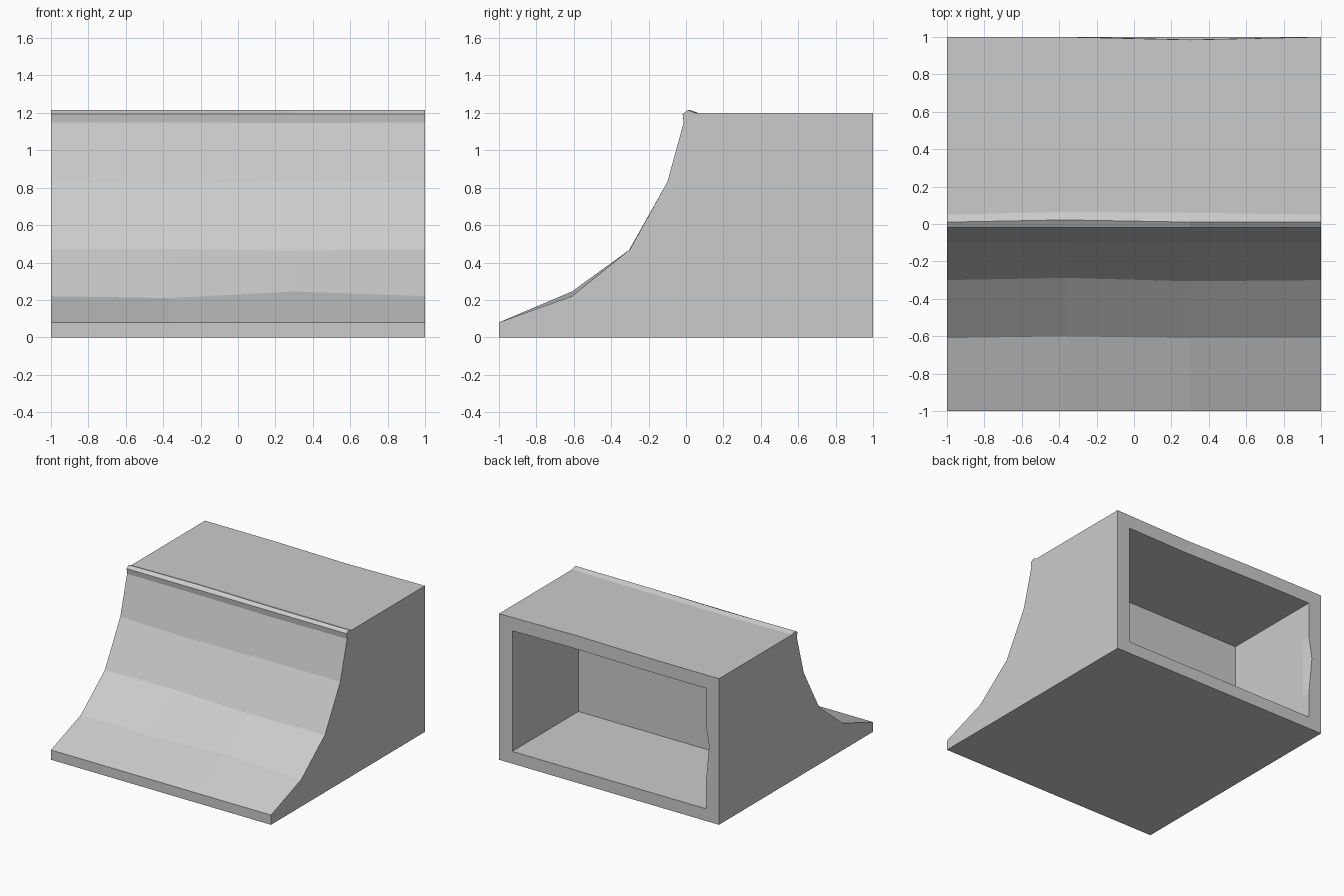
import bpy
import bmesh

if "Cube" in bpy.data.objects:
    bpy.data.objects.remove(bpy.data.objects["Cube"], do_unlink=True)

concrete = bpy.data.materials.new("concrete_grey")
concrete.use_nodes = True
GREY = (0.6, 0.6, 0.6, 1)
concrete.diffuse_color = GREY
concrete.node_tree.nodes["Principled BSDF"].inputs["Base Color"].default_value = GREY


def make_object(name, bm):
    bmesh.ops.recalc_face_normals(bm, faces=bm.faces)
    mesh = bpy.data.meshes.new(name)
    bm.to_mesh(mesh)
    bm.free()
    mesh.materials.append(concrete)
    obj = bpy.data.objects.new(name, mesh)
    bpy.context.collection.objects.link(obj)
    return obj


# Side profile (y, z): toe, curved riding surface, coping lip, deck, back
profile = [(-1, 0), (-1, .08), (-.61, .22), (-.3, .47), (-.1, .83), (-.012, 1.15),
           (-.018, 1.195), (.01, 1.215), (.05, 1.2), (1, 1.2), (1, 0)]
columns = [-1, -.37, .3, 1]
# Hand-worn unevenness: (column, profile point) -> (dy, dz)
wear = {(1, 2): (.01, -.01), (2, 2): (0, .025), (1, 3): (.012, .003),
        (2, 3): (-.006, -.006), (1, 4): (0, -.01), (2, 5): (0, -.005),
        (1, 7): (.012, 0), (1, 8): (.015, 0), (2, 8): (.01, 0), (2, 9): (-.015, 0)}

# Ramp body: profile swept across the columns
bm = bmesh.new()
rings = []
for c, x in enumerate(columns):
    ring = []
    for p, (y, z) in enumerate(profile):
        dy, dz = wear.get((c, p), (0, 0))
        ring.append(bm.verts.new((x, y + dy, z + dz)))
    rings.append(ring)
for a, b in zip(rings, rings[1:]):
    for i in range(len(profile)):
        j = (i + 1) % len(profile)
        bm.faces.new((a[i], a[j], b[j], b[i]))
bm.faces.new(rings[0])
bm.faces.new(rings[-1])
ramp = make_object("ramp_body", bm)

# Storage recess in the back, with a chipped edge on one jamb
outline = [(-.88, .1), (.88, .1), (.88, 1.09), (-.88, 1.09), (-.88, .8), (-.88, .62), (-.88, .3)]
stations = [.14, .93, 1, 1.1]
bm = bmesh.new()
rings = []
for s, y in enumerate(stations):
    ring = []
    for p, (x, z) in enumerate(outline):
        chip = -.03 if p == 5 and s > 1 else 0
        ring.append(bm.verts.new((x + chip, y, z)))
    rings.append(ring)
n = len(outline)
for a, b in zip(rings, rings[1:]):
    for i in range(n):
        j = (i + 1) % n
        bm.faces.new((a[i], a[j], b[j], b[i]))
bm.faces.new(rings[0])
bm.faces.new(rings[-1])
cutter = make_object("recess_cutter", bm)
cutter.hide_render = True

# Cut the recess and discard the cutter
cut = ramp.modifiers.new("recess", 'BOOLEAN')
cut.operation = 'DIFFERENCE'
cut.solver = 'EXACT'
cut.object = cutter
bpy.context.view_layer.objects.active = ramp
bpy.ops.object.modifier_apply(modifier=cut.name)
bpy.data.objects.remove(cutter, do_unlink=True)
